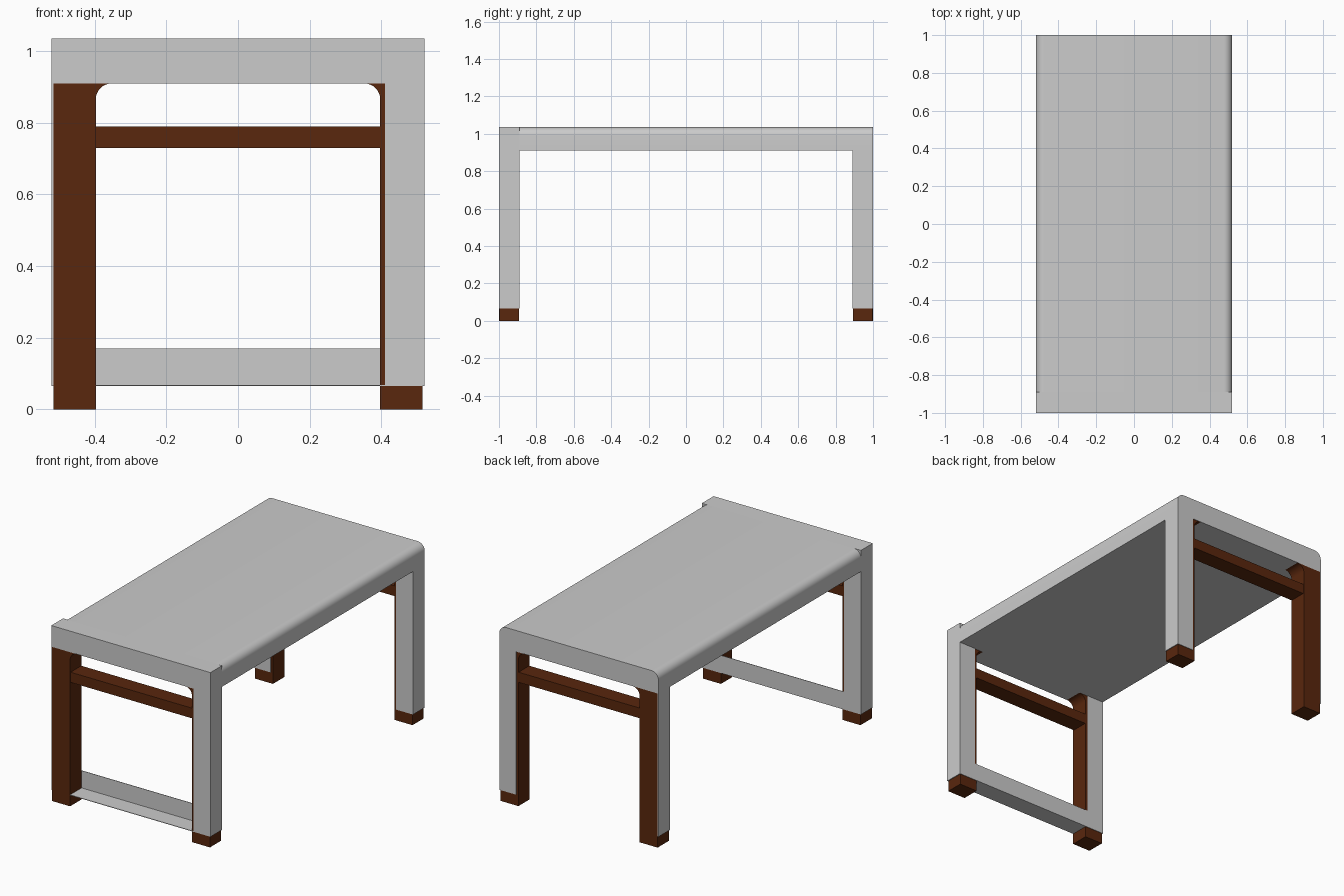
import bpy, math

if "Cube" in bpy.data.objects:
    bpy.data.objects.remove(bpy.data.objects["Cube"])

brown = bpy.data.materials.new("brown_wood")
brown.diffuse_color = (0.1, 0.02, 0.004, 1)
brown.use_nodes = True
brown.node_tree.nodes["Principled BSDF"].inputs["Base Color"].default_value = brown.diffuse_color


def extrude(name, profile, y0, y1, mat=None):
    """Solid from an x/z outline swept along y."""
    n = len(profile)
    verts = [(x, y0, z) for x, z in profile] + [(x, y1, z) for x, z in profile]
    faces = [tuple(range(n)), tuple(range(2 * n - 1, n - 1, -1))]
    faces += [(i, i + n, (i + 1) % n + n, (i + 1) % n) for i in range(n)]
    mesh = bpy.data.meshes.new(name)
    mesh.from_pydata(verts, [], faces)
    import_bm(mesh)
    ob = bpy.data.objects.new(name, mesh)
    bpy.context.collection.objects.link(ob)
    if mat:
        mesh.materials.append(mat)
    bpy.context.view_layer.objects.active = ob
    ob.select_set(True)
    bpy.ops.object.shade_smooth_by_angle(angle=math.radians(30))
    ob.select_set(False)
    return ob


def import_bm(mesh):
    """Make face normals point outward."""
    import bmesh
    bm = bmesh.new()
    bm.from_mesh(mesh)
    bmesh.ops.recalc_face_normals(bm, faces=bm.faces)
    bm.to_mesh(mesh)
    bm.free()


def box(name, x0, x1, y0, y1, z0, z1, mat=None):
    x0, x1 = sorted((x0, x1))
    y0, y1 = sorted((y0, y1))
    return extrude(name, [(x0, z0), (x1, z0), (x1, z1), (x0, z1)], y0, y1, mat)


def arc(cx, cz, r, a0, a1, n=8):
    return [(cx + r * math.cos(math.radians(a0 + (a1 - a0) * i / n)),
             cz + r * math.sin(math.radians(a0 + (a1 - a0) * i / n))) for i in range(n + 1)]


W, TOP, UNDER, FOOT, IN = 0.52, 1.035, 0.91, 0.065, 0.89
R = 0.045

# Table top with rounded long edges
extrude("table_top", [(-W, UNDER), (W, UNDER)] + arc(W - R, TOP - R, R, 0, 90)
        + arc(R - W, TOP - R, R, 90, 180), -IN, 1)

# Square-cornered rail at the front end
box("front_end_rail", -W, W, -1, -IN, UNDER, TOP)

for s, end in ((-1, "front"), (1, "back")):
    for side, label in ((-1, "left"), (1, "right")):
        # Brown post with a curved bracket at the top
        post = [(0.515, 0), (0.515, UNDER), (0.397 - R, UNDER)]
        post += arc(0.397 - R, UNDER - R, R, 90, 0)[1:] + [(0.397, 0)]
        outer = 1.0 if side < 0 else 0.997
        ya, yb = sorted((s * outer, s * (IN + 0.003)))
        extrude(f"{end}_{label}_post", [(side * x, z) for x, z in post], ya, yb, brown)
        # Grey cladding: full on the right, outer and inner plates on the left
        if side > 0:
            box(f"{end}_{label}_cladding", 0.41, W, s, s * IN, FOOT, UNDER)
        else:
            box(f"{end}_{label}_side_plate", -W, -0.515, s, s * IN, FOOT, UNDER)
            box(f"{end}_{label}_inner_plate", -0.515, -0.41, s * (IN + 0.003), s * IN, FOOT, UNDER)
    # Brown crossbar between the posts
    box(f"{end}_crossbar", -0.4, 0.4, s * 0.995, s * 0.895, 0.73, 0.79, brown)

# Open angle-shaped stretcher at the front end
box("front_stretcher_wall", -0.41, 0.41, -IN - 0.003, -IN, FOOT, 0.17)
box("front_stretcher_floor", -0.41, 0.41, -1, -IN - 0.003, FOOT, FOOT + 0.003)
